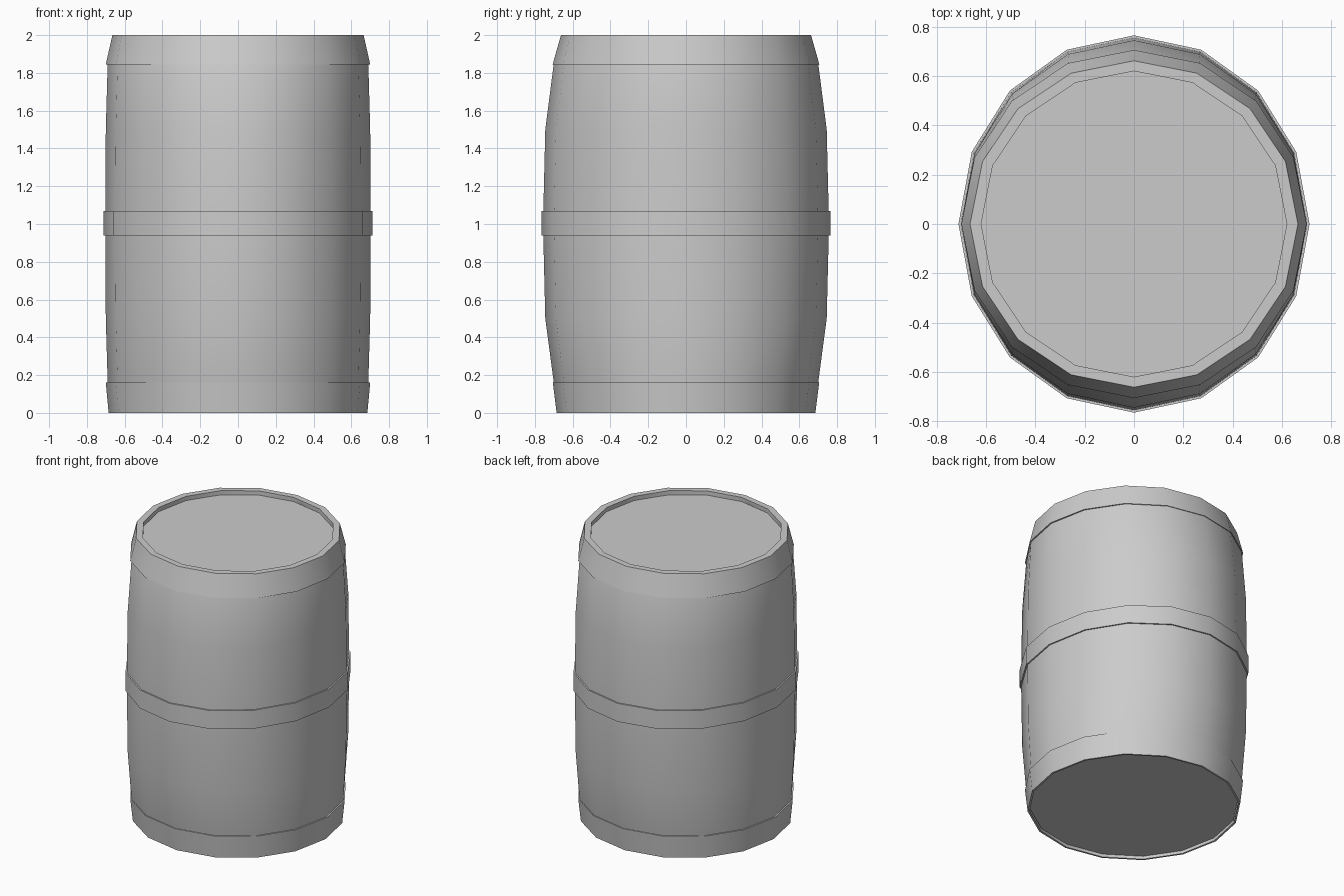
import bpy, bmesh, math

if "Cube" in bpy.data.objects:
    bpy.data.objects.remove(bpy.data.objects["Cube"])

SIDES = 16


def lathe(name, profile, cap_start=False, cap_end=False, closed=False):
    """Sweep (rx, ry, z) profile points, listed bottom to top on the outside, around z."""
    bm = bmesh.new()
    rings = []
    for rx, ry, z in profile:
        rings.append([bm.verts.new((rx * math.cos(a), ry * math.sin(a), z))
                      for a in (2 * math.pi * i / SIDES for i in range(SIDES))])
    pairs = list(zip(rings, rings[1:]))
    if closed:
        pairs.append((rings[-1], rings[0]))
    for low, high in pairs:
        for i in range(SIDES):
            j = (i + 1) % SIDES
            bm.faces.new((low[i], low[j], high[j], high[i]))
    if cap_start:
        bm.faces.new(rings[0][::-1])
    if cap_end:
        bm.faces.new(rings[-1])
    mesh = bpy.data.meshes.new(name)
    bm.to_mesh(mesh)
    bm.free()
    obj = bpy.data.objects.new(name, mesh)
    bpy.context.collection.objects.link(obj)
    bpy.ops.object.select_all(action='DESELECT')
    obj.select_set(True)
    bpy.context.view_layer.objects.active = obj
    bpy.ops.object.shade_smooth_by_angle(angle=math.radians(30))
    return obj


# Bulging wooden body with recessed bottom and lid
lathe("barrel_body", [
    (0.67, 0.67, 0.02),
    (0.69, 0.70, 0.16),
    (0.70, 0.745, 0.50),
    (0.703, 0.757, 1.00),
    (0.70, 0.745, 1.50),
    (0.69, 0.70, 1.85),
    (0.655, 0.652, 1.995),
    (0.62, 0.62, 1.995),
    (0.62, 0.62, 1.97),
], cap_start=True, cap_end=True)

# Hoops: bottom, middle and top
lathe("bottom_hoop", [(0.685, 0.685, 0.0), (0.70, 0.705, 0.16),
                      (0.685, 0.695, 0.16), (0.672, 0.672, 0.0)], closed=True)
lathe("middle_hoop", [(0.712, 0.765, 0.94), (0.712, 0.765, 1.07),
                      (0.70, 0.75, 1.07), (0.70, 0.75, 0.94)], closed=True)
lathe("top_hoop", [(0.70, 0.706, 1.845), (0.665, 0.662, 2.0),
                   (0.62, 0.62, 2.0), (0.62, 0.62, 1.97),
                   (0.685, 0.69, 1.845)], closed=True)
